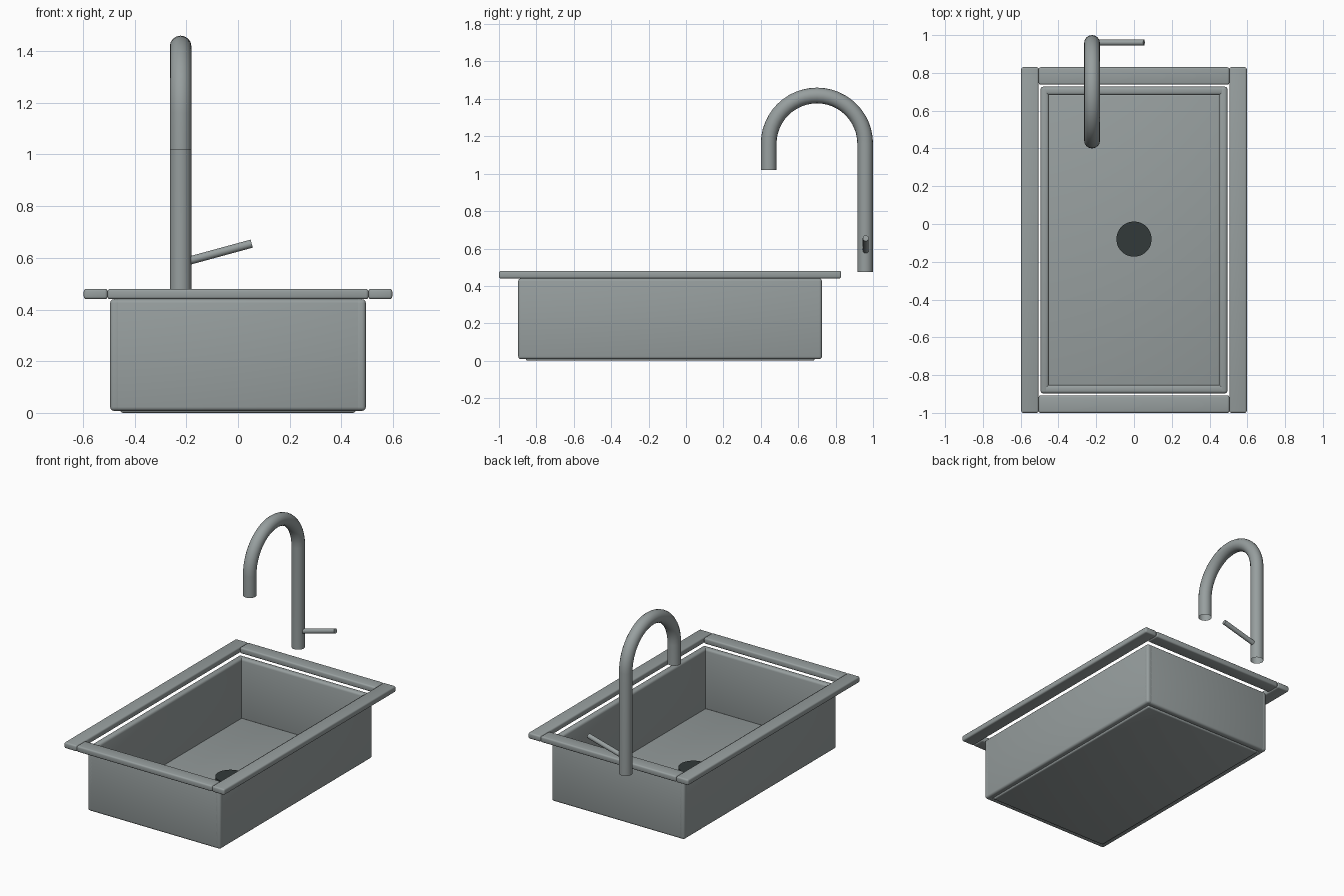
import bpy, math
from mathutils import Vector

if "Cube" in bpy.data.objects:
    bpy.data.objects.remove(bpy.data.objects["Cube"])


def material(name, rgb):
    m = bpy.data.materials.new(name)
    m.diffuse_color = (*rgb, 1)
    m.use_nodes = True
    m.node_tree.nodes["Principled BSDF"].inputs["Base Color"].default_value = m.diffuse_color
    return m


steel = material("brushed_steel", (0.31, 0.345, 0.345))
dark = material("dark_drain", (0.032, 0.042, 0.042))


def smooth(ob, angle=40):
    bpy.ops.object.select_all(action='DESELECT')
    ob.select_set(True)
    bpy.context.view_layer.objects.active = ob
    bpy.ops.object.shade_smooth_by_angle(angle=math.radians(angle))


def box(name, lo, hi, bevel):
    """Rounded box between two corners."""
    lo, hi = Vector(lo), Vector(hi)
    bpy.ops.mesh.primitive_cube_add(size=1, location=(lo + hi) / 2)
    ob = bpy.context.object
    ob.name = name
    ob.scale = hi - lo
    bpy.ops.object.transform_apply(location=False, rotation=False, scale=True)
    mod = ob.modifiers.new("round", 'BEVEL')
    mod.width, mod.segments = bevel, 3
    bpy.ops.object.modifier_apply(modifier=mod.name)
    ob.data.materials.append(steel)
    smooth(ob)
    return ob


def rod(name, start, end, radius, mat, sides=32):
    start, end = Vector(start), Vector(end)
    d = end - start
    bpy.ops.mesh.primitive_cylinder_add(vertices=sides, radius=radius, depth=d.length,
                                        location=(start + end) / 2,
                                        rotation=d.to_track_quat('Z', 'Y').to_euler())
    ob = bpy.context.object
    ob.name = name
    ob.data.materials.append(mat)
    smooth(ob)
    return ob


CY = -0.085                      # centre line of the sink in y

# Rim: side strips run the full length, end strips fit between them
RX, RY, W = 0.597, 0.915, 0.092
for side, s in (("left", -1), ("right", 1)):
    a, b = sorted((s * RX, s * (RX - W)))
    box(f"rim_{side}", (a, CY - RY, 0.44), (b, CY + RY, 0.48), 0.01)
for side, s in (("front", -1), ("back", 1)):
    a, b = sorted((s * RY, s * (RY - W)))
    box(f"rim_{side}", (W - RX, CY + a, 0.44), (RX - W, CY + b, 0.48), 0.01)

# Basin: four walls crossing at the corners, and a floor
BX, BY, T = 0.495, 0.812, 0.045
for side, s in (("left", -1), ("right", 1)):
    a, b = sorted((s * BX, s * (BX - T)))
    box(f"wall_{side}", (a, CY - BY, 0.008), (b, CY + BY, 0.44), 0.015)
for side, s in (("front", -1), ("back", 1)):
    a, b = sorted((s * BY, s * (BY - T)))
    box(f"wall_{side}", (-BX, CY + a, 0.008), (BX, CY + b, 0.44), 0.015)
box("basin_floor", (-0.455, CY - 0.772, 0), (0.455, CY + 0.772, 0.04), 0.01)

# Drain
rod("drain", (0, -0.08, 0.02), (0, -0.08, 0.06), 0.093, dark, 48)

# Tap: open tube swept up the column, over the arch and down to the spout
FX, ARC_Y, ARC_Z, ARC_R = -0.222, 0.70, 1.16, 0.258
path = [(FX, ARC_Y + ARC_R, 0.475)]
path += [(FX, ARC_Y + ARC_R * math.cos(math.pi * i / 24),
          ARC_Z + ARC_R * math.sin(math.pi * i / 24)) for i in range(25)]
path.append((FX, ARC_Y - ARC_R, 1.02))
curve = bpy.data.curves.new("tap", 'CURVE')
curve.dimensions = '3D'
curve.bevel_depth, curve.bevel_resolution = 0.042, 6
spline = curve.splines.new('POLY')
spline.points.add(len(path) - 1)
for p, co in zip(spline.points, path):
    p.co = (*co, 1)
tap = bpy.data.objects.new("tap", curve)
bpy.context.collection.objects.link(tap)
bpy.ops.object.select_all(action='DESELECT')
tap.select_set(True)
bpy.context.view_layer.objects.active = tap
bpy.ops.object.convert(target='MESH')
tap = bpy.context.object
tap.name = "tap"
tap.data.materials.clear()
tap.data.materials.append(steel)
smooth(tap)

# Lever handle
rod("tap_lever", (FX, 0.961, 0.58), (0.053, 0.961, 0.655), 0.016, steel, 20)
